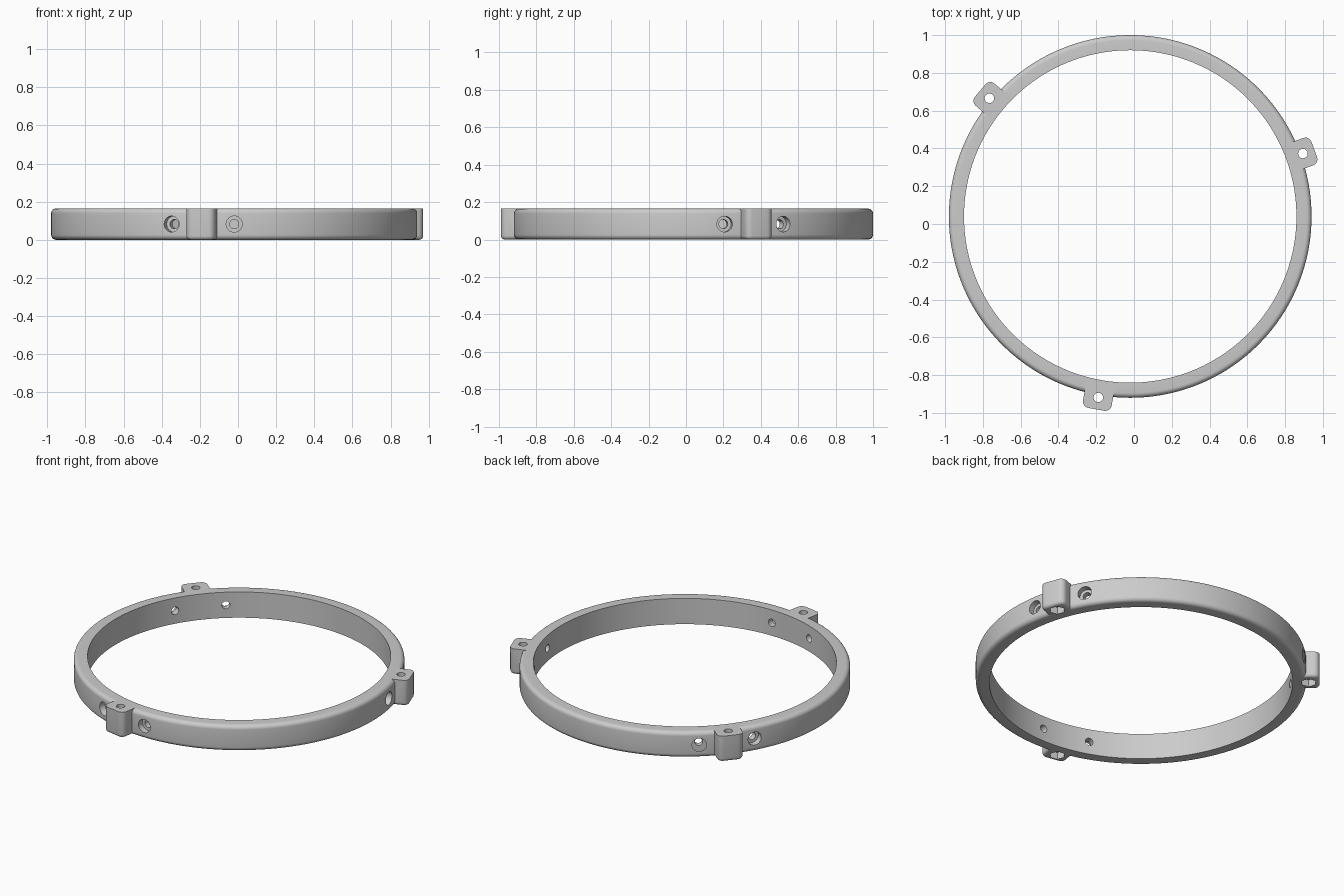
import bpy, bmesh, math
from mathutils import Matrix, Vector

if "Cube" in bpy.data.objects:
    bpy.data.objects.remove(bpy.data.objects["Cube"], do_unlink=True)

CENTRE = Vector((-0.02, 0.04, 0))
R_IN, R_OUT, HEIGHT, FILLET = 0.88, 0.96, 0.165, 0.026
EAR_ANGLES = (20, 140, 260)
HOLE_R = 0.961 + 0.012

grey = bpy.data.materials.new("plain grey")
grey.use_nodes = True
colour = (0.6, 0.6, 0.6, 1)
grey.diffuse_color = colour
grey.node_tree.nodes["Principled BSDF"].inputs["Base Color"].default_value = colour


def make_object(name, bm):
    bmesh.ops.recalc_face_normals(bm, faces=bm.faces)
    mesh = bpy.data.meshes.new(name)
    bm.to_mesh(mesh)
    bm.free()
    mesh.materials.append(grey)
    obj = bpy.data.objects.new(name, mesh)
    bpy.context.collection.objects.link(obj)
    return obj


def spun(angle):
    return Matrix.Translation(CENTRE) @ Matrix.Rotation(math.radians(angle), 4, "Z")


def cylinder(name, radius, depth, matrix, sides=32):
    bm = bmesh.new()
    bmesh.ops.create_cone(bm, cap_ends=True, segments=sides, radius1=radius,
                          radius2=radius, depth=depth, matrix=matrix)
    return make_object(name, bm)


def combine(target, other, operation):
    mod = target.modifiers.new(operation.lower(), "BOOLEAN")
    mod.operation, mod.solver, mod.object = operation, "EXACT", other
    bpy.context.view_layer.objects.active = target
    bpy.ops.object.modifier_apply(modifier=mod.name)
    bpy.data.objects.remove(other, do_unlink=True)


def make_ring():
    # Cross-section with rounded outer corners, spun about the axis
    section = [(R_IN, HEIGHT), (R_IN, 0)]
    for mid_z, start in ((FILLET, -90), (HEIGHT - FILLET, 0)):
        for i in range(7):
            a = math.radians(start + 15 * i)
            section.append((R_OUT - FILLET + FILLET * math.cos(a),
                            mid_z + FILLET * math.sin(a)))
    bm = bmesh.new()
    verts = [bm.verts.new((r, 0, z)) for r, z in section]
    edges = [bm.edges.new((v, verts[i - 1])) for i, v in enumerate(verts)]
    bmesh.ops.spin(bm, geom=verts + edges, cent=(0, 0, 0), axis=(0, 0, 1),
                   angle=math.tau, steps=180, use_merge=True)
    bmesh.ops.remove_doubles(bm, verts=bm.verts, dist=0.0001)
    bm.transform(Matrix.Translation(CENTRE))
    return make_object("mounting_ring", bm)


def make_ear(angle):
    # Block with rounded outer corners and a rounded lower rim
    r0, r1, width = 0.91, 1.037, 0.154
    bm = bmesh.new()
    bmesh.ops.create_cube(bm, size=1, matrix=Matrix.Translation(
        ((r0 + r1) / 2, 0, HEIGHT / 2)) @ Matrix.Diagonal((r1 - r0, width, HEIGHT, 1)))
    corners = [e for e in bm.edges if all(v.co.x > r1 - 0.001 for v in e.verts)
               and abs(e.verts[0].co.z - e.verts[1].co.z) > 0.1]
    bmesh.ops.bevel(bm, geom=corners, offset=0.034, segments=6,
                    profile=0.5, affect="EDGES")
    rim = [e for e in bm.edges if all(v.co.z < 0.001 for v in e.verts)
           and any(v.co.x > r0 + 0.001 for v in e.verts)]
    bmesh.ops.bevel(bm, geom=rim, offset=0.02, segments=4,
                    profile=0.5, affect="EDGES")
    bm.transform(spun(angle))
    return make_object("ear", bm)


ring = make_ring()
for angle in EAR_ANGLES:
    combine(ring, make_ear(angle), "UNION")

for angle in EAR_ANGLES:
    # Upright bolt hole with a hexagonal nut pocket underneath
    at_hole = spun(angle) @ Matrix.Translation((HOLE_R, 0, 0))
    combine(ring, cylinder("bolt_cutter", 0.025, 1, at_hole), "DIFFERENCE")
    combine(ring, cylinder("nut_cutter", 0.045, 0.09, at_hole, 6), "DIFFERENCE")
    # Radial screw holes with counterbores on both sides of the ear
    for side in (-10, 10):
        def radial(r):
            return (spun(angle + side) @ Matrix.Translation((r, 0, HEIGHT / 2))
                    @ Matrix.Rotation(math.pi / 2, 4, "Y"))
        combine(ring, cylinder("screw_cutter", 0.024, 0.3, radial(0.92)), "DIFFERENCE")
        combine(ring, cylinder("head_cutter", 0.042, 0.1, radial(0.97)), "DIFFERENCE")

# Smooth curves, crisp edges
bpy.ops.object.select_all(action="DESELECT")
ring.select_set(True)
bpy.context.view_layer.objects.active = ring
bpy.ops.object.shade_smooth_by_angle(angle=math.radians(30))
